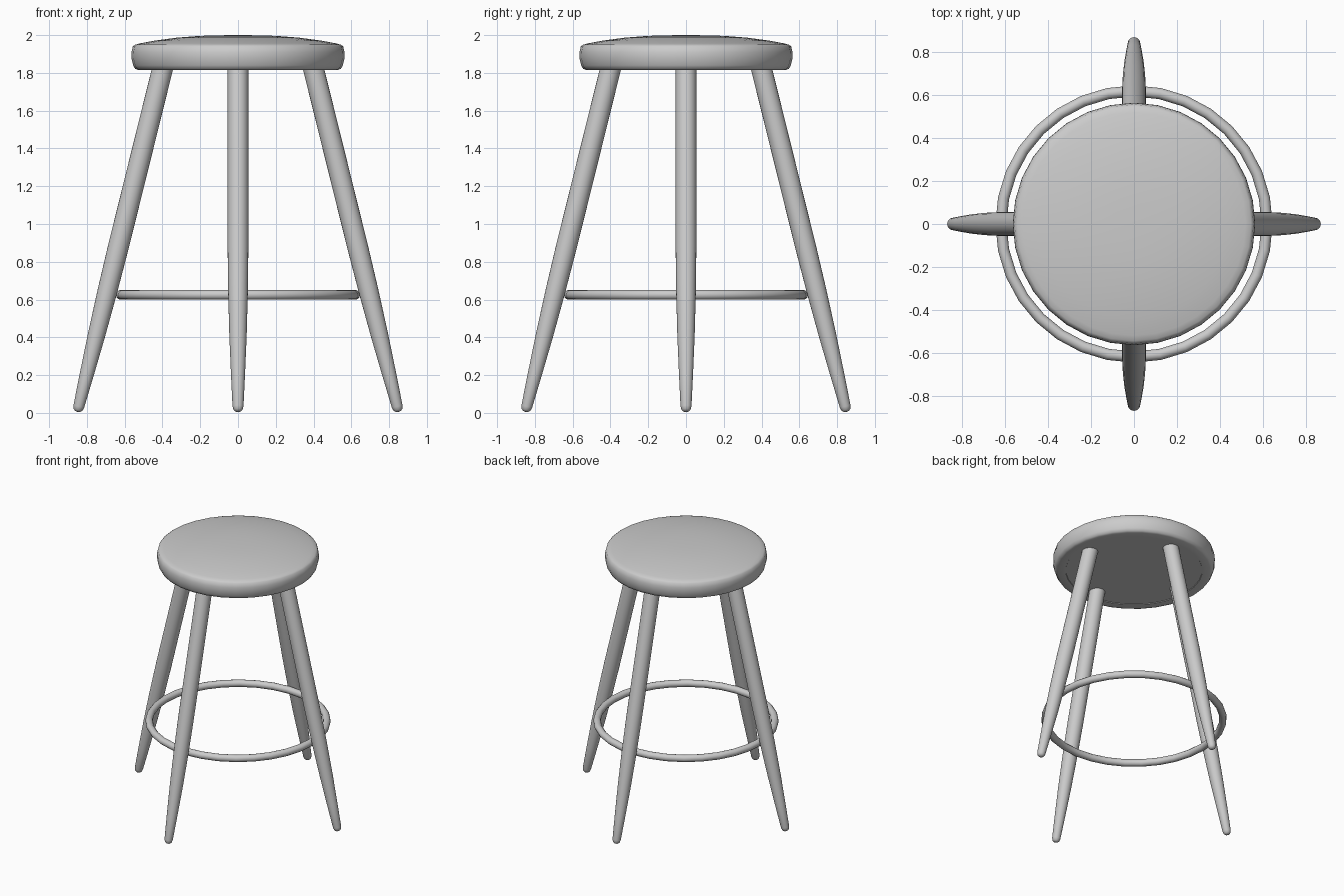
import bpy, bmesh, math
from mathutils import Vector, Matrix

if "Cube" in bpy.data.objects:
    bpy.data.objects.remove(bpy.data.objects["Cube"])


def lathe(name, profile, sides, matrix=Matrix(), angle=40):
    """Spin (radius, height) points round z; radius 0 makes a pole."""
    bm = bmesh.new()
    rings = []
    for r, z in profile:
        n = 1 if r == 0 else sides
        rings.append([bm.verts.new((r * math.cos(2 * math.pi * i / sides),
                                    r * math.sin(2 * math.pi * i / sides), z))
                      for i in range(n)])
    for a, b in zip(rings, rings[1:]):
        for i in range(sides):
            j = (i + 1) % sides
            quad = [a[i % len(a)], a[j % len(a)], b[j % len(b)], b[i % len(b)]]
            bm.faces.new(list(dict.fromkeys(quad)))
    bmesh.ops.transform(bm, matrix=matrix, verts=bm.verts)
    bmesh.ops.recalc_face_normals(bm, faces=bm.faces)
    mesh = bpy.data.meshes.new(name)
    bm.to_mesh(mesh)
    bm.free()
    obj = bpy.data.objects.new(name, mesh)
    bpy.context.collection.objects.link(obj)
    smooth(obj, angle)
    return obj


def smooth(obj, angle):
    bpy.ops.object.select_all(action='DESELECT')
    obj.select_set(True)
    bpy.context.view_layer.objects.active = obj
    bpy.ops.object.shade_smooth_by_angle(angle=math.radians(angle))


# Domed round seat with a soft rim
lathe("seat", [(0, 1.82), (0.475, 1.82), (0.477, 1.816), (0.53, 1.816),
               (0.545, 1.822), (0.555, 1.84), (0.565, 1.88), (0.564, 1.91),
               (0.557, 1.94), (0.545, 1.949), (0.52, 1.956), (0.44, 1.971),
               (0.32, 1.987), (0.2, 1.996), (0.1, 1.999), (0, 2.0)], 32)

# Four splayed legs, tapering to rounded feet
foot, top = Vector((0.85, 0, 0.005)), Vector((0.394, 0, 1.845))
axis = top - foot
length = axis.length
tilt = Matrix.Translation(foot) @ axis.to_track_quat('Z', 'Y').to_matrix().to_4x4()
leg_profile = [(0, 0), (0.014, 0.003), (0.024, 0.012), (0.029, 0.03),
               (0.037, 0.2), (0.046, 0.42), (0.052, 0.65), (0.055, 0.9),
               (0.055, length), (0, length)]
for k, side in enumerate(("right", "back", "left", "front")):
    lathe(side + "_leg", leg_profile, 24, Matrix.Rotation(k * math.pi / 2, 4, 'Z') @ tilt)

# Foot ring resting against the inside of the legs
bpy.ops.mesh.primitive_torus_add(major_radius=0.62, minor_radius=0.026,
                                 major_segments=32, minor_segments=12,
                                 location=(0, 0, 0.625))
ring = bpy.context.object
ring.name = "foot_ring"
smooth(ring, 60)
